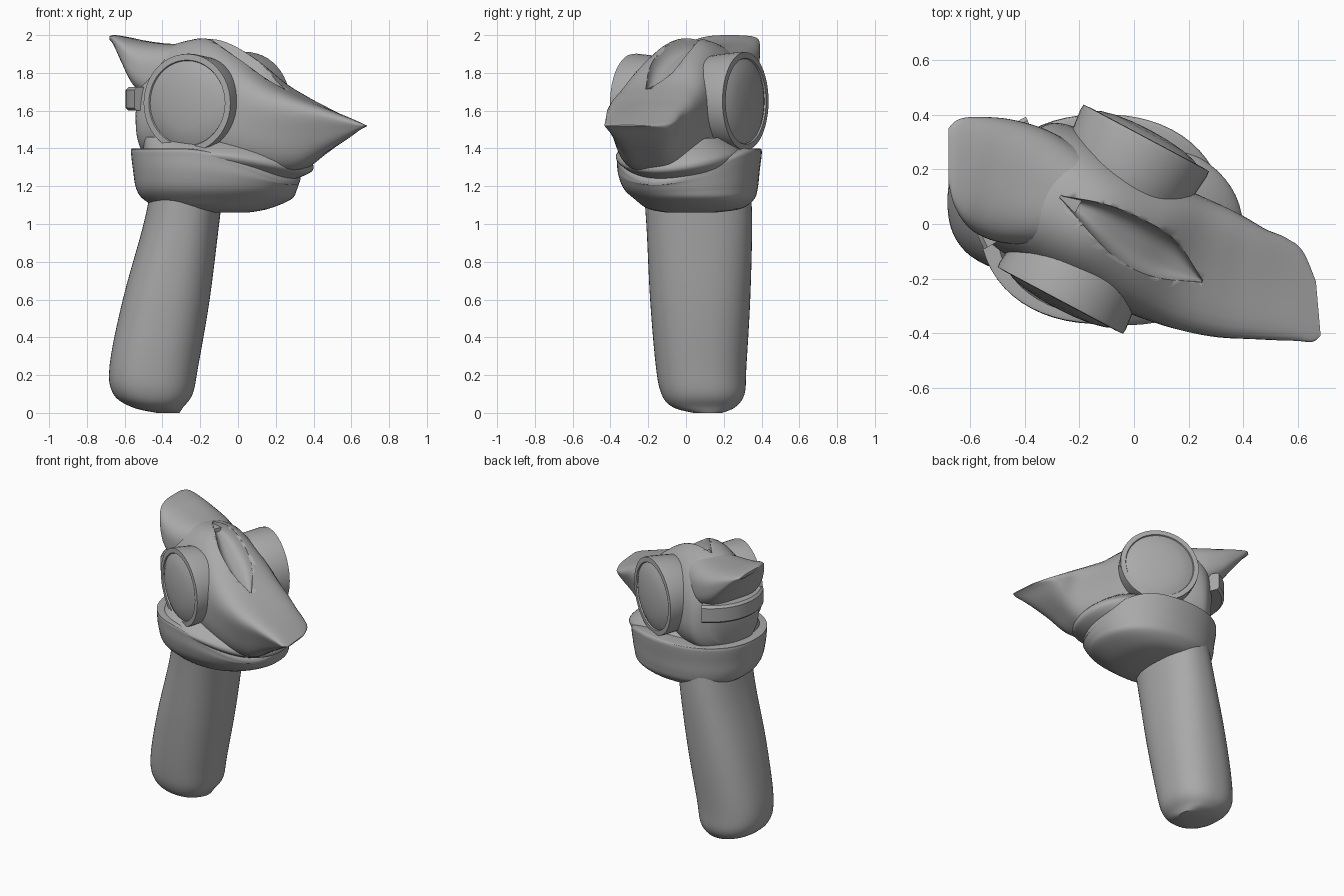
import bpy, bmesh
from math import sin, cos, pi, radians
from mathutils import Vector, Matrix

if "Cube" in bpy.data.objects:
    bpy.data.objects.remove(bpy.data.objects["Cube"])

grey = bpy.data.materials.new("plain grey")
grey.use_nodes = True
grey.diffuse_color = (0.4, 0.4, 0.4, 1)
grey.node_tree.nodes["Principled BSDF"].inputs["Base Color"].default_value = (0.4, 0.4, 0.4, 1)
YAW = -28


def smooth_rows(rows, steps):
    """Catmull-Rom interpolation of whole parameter rows."""
    out = []
    for i in range(len(rows) - 1):
        a, b, c, d = (rows[max(i - 1, 0)], rows[i], rows[i + 1], rows[min(i + 2, len(rows) - 1)])
        for k in range(steps):
            t = k / steps
            out.append([q + 0.5 * t * (r - p + t * (2 * p - 5 * q + 4 * r - s + t * (3 * (q - r) + s - p)))
                        for p, q, r, s in zip(a, b, c, d)])
    return out + [rows[-1]]


def oval(n, power):
    """Points of a unit superellipse."""
    pts = []
    for i in range(n):
        c, s = cos(2 * pi * i / n), sin(2 * pi * i / n)
        k = (abs(c) ** power + abs(s) ** power) ** (-1 / power)
        pts.append((c * k, s * k))
    return pts


def skin(name, rings, sharp=40):
    """Capped skin through rings of points."""
    bm = bmesh.new()
    loops = [[bm.verts.new(p) for p in ring] for ring in rings]
    n = len(loops[0])
    for a, b in zip(loops, loops[1:]):
        for i in range(n):
            bm.faces.new((a[i], a[(i + 1) % n], b[(i + 1) % n], b[i]))
    bm.faces.new(loops[0])
    bm.faces.new(loops[-1])
    bmesh.ops.recalc_face_normals(bm, faces=bm.faces)
    mesh = bpy.data.meshes.new(name)
    bm.to_mesh(mesh)
    bm.free()
    mesh.materials.append(grey)
    obj = bpy.data.objects.new(name, mesh)
    bpy.context.collection.objects.link(obj)
    bpy.ops.object.select_all(action='DESELECT')
    obj.select_set(True)
    bpy.context.view_layer.objects.active = obj
    bpy.ops.object.shade_smooth_by_angle(angle=radians(sharp))
    return obj


def lengthwise(name, rows, steps=6):
    """Rows: x, y, yaw, half width, low z, high z, squareness, upward flare."""
    rings = []
    for x, y, yaw, w, low, high, power, flare in smooth_rows(rows, steps):
        a = radians(yaw)
        rings.append([(x - sin(a) * u * w * (1 + flare * v), y + cos(a) * u * w * (1 + flare * v),
                       (low + high) / 2 + v * (high - low) / 2) for u, v in oval(48, power)])
    return skin(name, rings)


def stacked(name, rows, power=2.2, steps=5):
    """Rows: z, x min, x max, y min, y max, sag towards the bill, of level sections."""
    rings = []
    for z, x0, x1, y0, y1, sag in smooth_rows(rows, steps):
        ring = []
        for u, v in oval(64, power):
            x, y = (x0 + x1) / 2 + u * (x1 - x0) / 2, (y0 + y1) / 2 + v * (y1 - y0) / 2
            ahead = max(0, cos(radians(YAW)) * (x + 0.12) + sin(radians(YAW)) * y)
            ring.append((x, y, z - sag * ahead ** 2))
        rings.append(ring)
    return skin(name, rings)


# Handle, leaning and rounded off at the foot
stacked("handle", [
    (0.0, -0.43, -0.31, 0.04, 0.19, 0), (0.03, -0.56, -0.29, -0.07, 0.26, 0),
    (0.1, -0.66, -0.24, -0.13, 0.31, 0), (0.25, -0.68, -0.21, -0.16, 0.32, 0),
    (0.6, -0.61, -0.15, -0.19, 0.34, 0), (1.0, -0.5, -0.1, -0.21, 0.35, 0),
    (1.25, -0.45, -0.07, -0.23, 0.34, 0)], power=2.35)

# Collar: a bowl with an upright wall whose rim sags towards the bill
stacked("collar", [
    (1.06, -0.25, 0.05, -0.1, 0.15, 0), (1.08, -0.4, 0.16, -0.2, 0.29, 0),
    (1.13, -0.5, 0.28, -0.27, 0.36, 0), (1.19, -0.54, 0.31, -0.33, 0.38, 0.1),
    (1.28, -0.555, 0.325, -0.36, 0.39, 0.4), (1.36, -0.565, 0.33, -0.365, 0.4, 0.8),
    (1.39, -0.565, 0.33, -0.365, 0.4, 0.85), (1.4, -0.55, 0.31, -0.35, 0.385, 0.85),
    (1.4, -0.4, 0.2, -0.25, 0.3, 0.85)])

# Jaw: upper lip filling the step between collar and bill
stacked("jaw", [
    (1.26, -0.4, 0.26, -0.27, 0.28, 0.3), (1.32, -0.48, 0.36, -0.33, 0.3, 0.3),
    (1.365, -0.5, 0.4, -0.37, 0.31, 0.3), (1.395, -0.5, 0.37, -0.35, 0.3, 0.2),
    (1.46, -0.5, 0.25, -0.24, 0.24, 0.1)])

# Head running from the back of the skull into the flat-topped bill
head = lengthwise("head_and_bill", [
    (-0.47, 0.18, YAW, 0.14, 1.4, 1.75, 2.4, 0), (-0.43, 0.16, YAW, 0.23, 1.34, 1.86, 2.4, -0.1),
    (-0.36, 0.13, YAW, 0.26, 1.32, 1.93, 2.4, -0.1), (-0.26, 0.08, YAW, 0.265, 1.3, 1.97, 2.4, -0.1),
    (-0.12, 0.0, YAW, 0.26, 1.28, 1.98, 2.4, -0.1), (0.04, -0.08, YAW, 0.255, 1.27, 1.89, 2.6, 0),
    (0.2, -0.145, -22, 0.235, 1.27, 1.755, 3.2, 0.15), (0.34, -0.19, -14, 0.205, 1.29, 1.675, 4, 0.26),
    (0.46, -0.22, -6, 0.18, 1.37, 1.62, 4.5, 0.26), (0.57, -0.24, 3, 0.175, 1.445, 1.57, 4, 0.18),
    (0.635, -0.265, 6, 0.165, 1.495, 1.54, 3, 0.08), (0.675, -0.31, 5, 0.1, 1.515, 1.523, 2.4, 0)])

# Almond-shaped hollow on the brow
cutter = lengthwise("brow_cutter", [
    (-0.27, 0.1, YAW, 0.005, 1.93, 2.2, 3, 0), (-0.14, 0.025, YAW, 0.06, 1.91, 2.2, 3, 0),
    (0.0, -0.065, YAW, 0.095, 1.83, 2.2, 3, 0), (0.13, -0.135, YAW, 0.08, 1.74, 2.1, 3, 0),
    (0.25, -0.21, YAW, 0.005, 1.68, 2.0, 3, 0)])
cutter.hide_render = True
cutter.hide_set(True)
cut = head.modifiers.new("brow_hollow", 'BOOLEAN')
cut.operation = 'DIFFERENCE'
cut.object = cutter
cut.solver = 'EXACT'

# Crest sweeping back to a thin edge
lengthwise("rear_crest", [
    (-0.2, 0.07, YAW, 0.17, 1.6, 1.95, 2.6, 0), (-0.38, 0.13, -24, 0.22, 1.64, 1.955, 2.8, 0),
    (-0.5, 0.17, -18, 0.22, 1.71, 1.97, 3, 0), (-0.59, 0.2, -10, 0.195, 1.84, 1.99, 3, 0),
    (-0.65, 0.23, -4, 0.155, 1.94, 2.0, 2.6, 0), (-0.68, 0.25, 0, 0.1, 1.975, 1.995, 2.4, 0)])

# Goggles: deep drum, flat rim and shallow domed lens turned about each axis
profile = [(-0.3, 0.2), (-0.22, 0.24), (-0.12, 0.252), (-0.02, 0.262), (0.0, 0.26),
           (0.002, 0.228), (-0.006, 0.224), (0.01, 0.19), (0.022, 0.14), (0.03, 0.07), (0.032, 0.005)]
for side, x, y, z, face in (("left", 0.045, 0.315, 1.65, 90), ("right", -0.27, -0.28, 1.64, -90)):
    place = (Matrix.Translation((x, y, z)) @ Matrix.Rotation(radians(YAW + face), 4, 'Z'))
    rings = [[place @ Vector((d, r * u, r * v)) for u, v in oval(48, 2)] for d, r in profile]
    skin(side + "_goggle", rings, sharp=30)

# Strap joining the goggles round the back of the skull
rings = []
for i in range(25):
    a = radians(115 + 95 * i / 24)
    rings.append([(-0.25 + r * cos(a), 0.08 + r * sin(a), z)
                  for r, z in ((0.24, 1.6), (0.33, 1.6), (0.345, 1.615), (0.345, 1.71), (0.33, 1.725), (0.24, 1.725))])
skin("rear_strap", rings)
